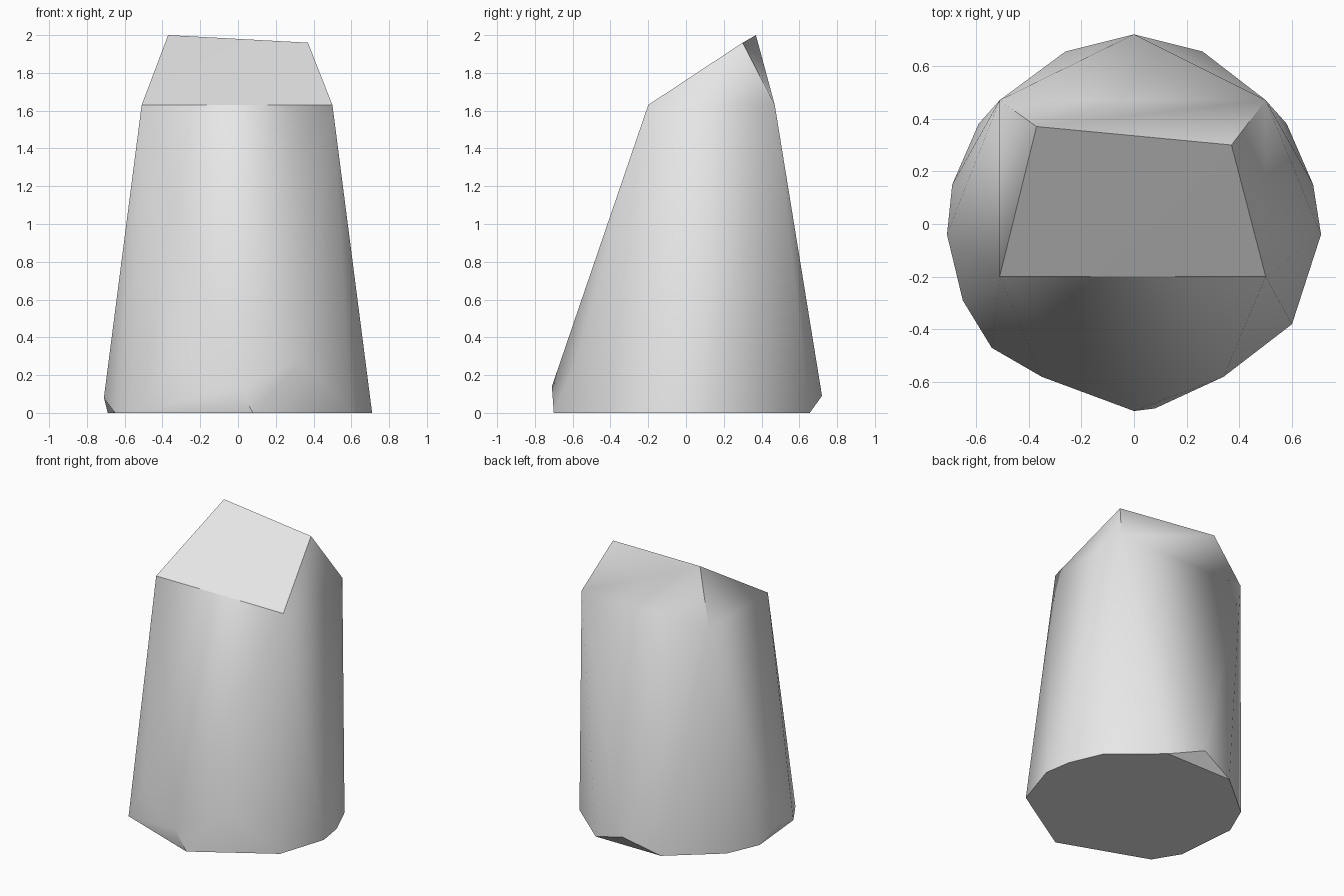
import bpy
import bmesh
import math

cube = bpy.data.objects.get("Cube")
if cube:
    bpy.data.objects.remove(cube, do_unlink=True)

# Single stone colour
stone = bpy.data.materials.new("stone_grey")
stone.use_nodes = True
stone.diffuse_color = (0.8, 0.8, 0.8, 1)
stone.node_tree.nodes["Principled BSDF"].inputs["Base Color"].default_value = (0.8, 0.8, 0.8, 1)

# Sloping cap: tilted ridge, then the four shoulder corners
ridge = [(-0.37, 0.37, 2.0), (0.37, 0.30, 1.96)]
shoulders = [(-0.51, -0.20, 1.63), (0.50, -0.20, 1.63),
             (-0.51, 0.47, 1.63), (0.50, 0.47, 1.63)]

# Chipped bulges just above the foot
bulges = [(0, -0.71, 0.14), (-0.35, -0.58, 0.28), (0.34, -0.58, 0.28),
          (-0.71, -0.04, 0.08), (0, 0.72, 0.09)]

# Irregular outline of the foot
foot = [(0.08, -0.70), (0.60, -0.38), (0.71, -0.04), (0.68, 0.15),
        (0.58, 0.38), (0.26, 0.655), (-0.26, 0.655), (-0.59, 0.38),
        (-0.69, 0.15), (-0.65, -0.29), (-0.54, -0.47)]

# Wrap the corners into one solid rock
bm = bmesh.new()
for p in ridge + shoulders + bulges + [(x, y, 0) for x, y in foot]:
    bm.verts.new(p)
bmesh.ops.convex_hull(bm, input=bm.verts[:])
bmesh.ops.dissolve_limit(bm, angle_limit=math.radians(0.5),
                         verts=bm.verts[:], edges=bm.edges[:])
bmesh.ops.recalc_face_normals(bm, faces=bm.faces[:])
mesh = bpy.data.meshes.new("standing_rock")
bm.to_mesh(mesh)
bm.free()
mesh.materials.append(stone)

rock = bpy.data.objects.new("standing_rock", mesh)
bpy.context.collection.objects.link(rock)
bpy.ops.object.select_all(action='DESELECT')
rock.select_set(True)
bpy.context.view_layer.objects.active = rock
bpy.ops.object.shade_smooth_by_angle(angle=math.radians(30))
